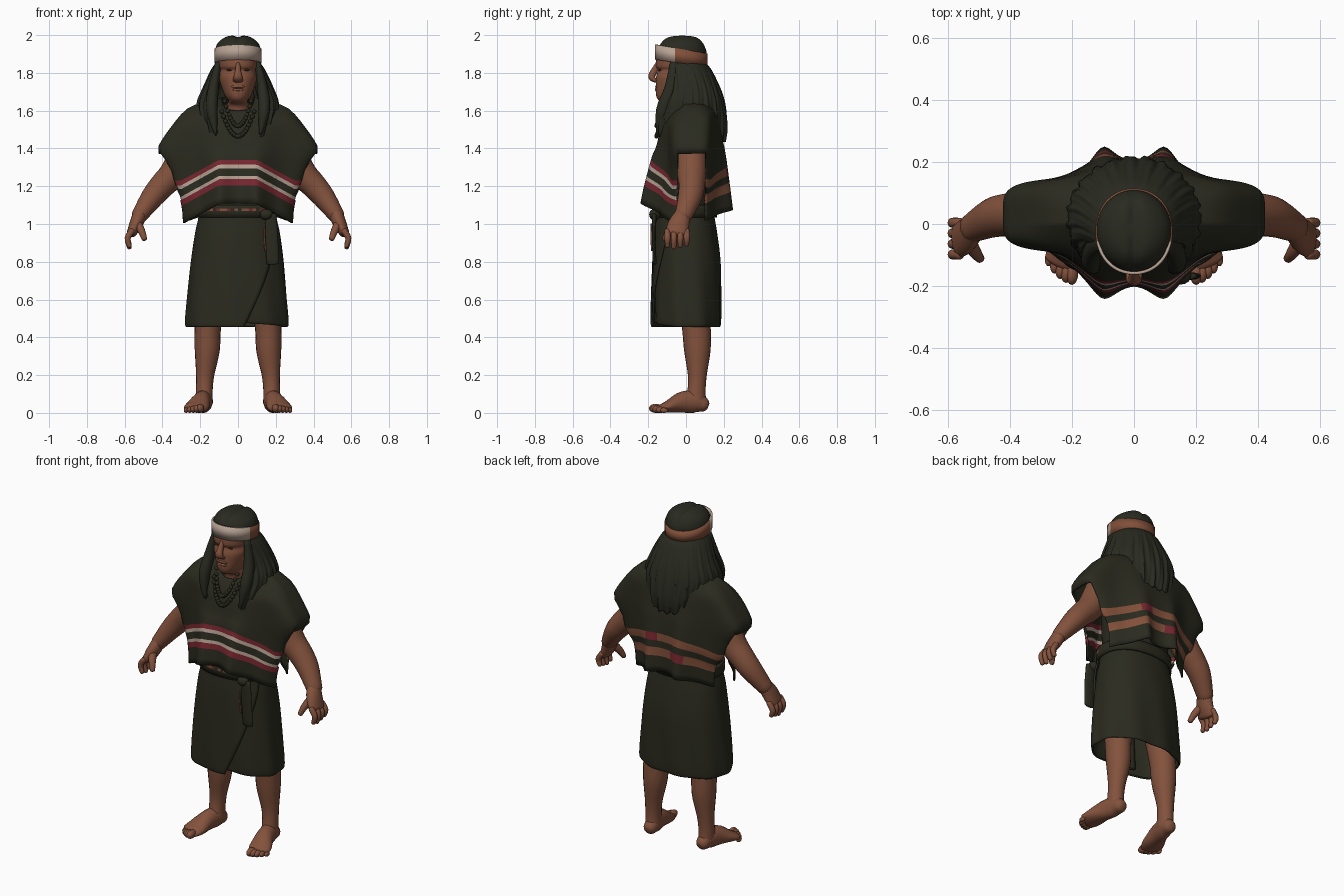
import bpy, bmesh, math
from mathutils import Vector, Matrix

cube = bpy.data.objects.get("Cube")
if cube:
    bpy.data.objects.remove(cube, do_unlink=True)


def material(name, rgb):
    m = bpy.data.materials.new(name)
    m.use_nodes = True
    m.diffuse_color = (*rgb, 1)
    node = next(n for n in m.node_tree.nodes if n.type == 'BSDF_PRINCIPLED')
    node.inputs["Base Color"].default_value = (*rgb, 1)
    node.inputs["Roughness"].default_value = 0.9
    return m


CLOTH = material("dark olive cloth", (.023, .0235, .0135))
HAIR = material("dark hair", (.022, .0235, .0145))
SKIN = material("brown skin", (.225, .084, .046))
RED = material("red stripe", (.19, .02, .029))
WHITE = material("pale stripe", (.47, .36, .29))
TAN = material("tan stripe", (.225, .08, .042))
LINE = material("dark skin line", (.08, .03, .02))


def clamp(v):
    return max(0.0, min(1.0, v))


def smooth(table, k):
    """Catmull-Rom subdivision of a list of number tuples."""
    out, last = [], len(table) - 1
    for i in range(last):
        quad = [table[min(max(i + d, 0), last)] for d in (-1, 0, 1, 2)]
        for j in range(k):
            t = j / k
            out.append(tuple(
                b + .5 * t * (c - a + t * (2*a - 5*b + 4*c - d + t * (3*(b - c) + d - a)))
                for a, b, c, d in zip(*quad)))
    return out + [tuple(table[-1])]


def oval(a, z, hw, yf, yb, n=2.3):
    """Point on a squared oval; angle 0 is the front, +90 degrees is +x."""
    s, c = math.sin(a), math.cos(a)
    r = (abs(s) ** n + abs(c) ** n) ** (-1 / n)
    return Vector((hw * s * r, (yf + yb) / 2 - (yb - yf) / 2 * c * r, z))


def finish(name, bm, mats, mirror=False, thick=0):
    bmesh.ops.recalc_face_normals(bm, faces=bm.faces)
    me = bpy.data.meshes.new(name)
    bm.to_mesh(me)
    bm.free()
    for m in mats:
        me.materials.append(m)
    for p in me.polygons:
        p.use_smooth = True
    me.set_sharp_from_angle(angle=math.radians(50))
    ob = bpy.data.objects.new(name, me)
    bpy.context.collection.objects.link(ob)
    if thick:
        mod = ob.modifiers.new("Thickness", 'SOLIDIFY')
        mod.thickness = thick
        mod.offset = -1
    if mirror:
        ob.modifiers.new("Mirror", 'MIRROR')


def surface(name, rows, mats, closed=True, caps=False, rule=None, keep=None, **kw):
    """Skin a grid of points; rule picks a face colour, keep drops faces."""
    bm = bmesh.new()
    grid = [[bm.verts.new(p) for p in row] for row in rows]
    cols = len(grid[0])
    for i in range(len(grid) - 1):
        for j in range(cols if closed else cols - 1):
            k = (j + 1) % cols
            quad = (grid[i][j], grid[i][k], grid[i + 1][k], grid[i + 1][j])
            mid = sum((v.co for v in quad), Vector()) / 4
            if keep and not keep(i, mid):
                continue
            f = bm.faces.new(quad)
            f.material_index = rule(i, j, mid) if rule else 0
    if caps:
        bm.faces.new(grid[0])
        bm.faces.new(grid[-1])
    finish(name, bm, mats, **kw)


def turns(count):
    return [math.tau * j / count for j in range(count)]


def loft(name, table, mat, n=2.3):
    rows = [[oval(a, *row, n) for a in turns(48)] for row in smooth(table, 4)]
    surface(name, rows, [mat], caps=True)


def limb(name, pts, mat, side=(0, 1, 0), mirror=True):
    """Rounded tube through (x, y, z, radius along side, other radius)."""
    path = smooth(pts, 4)
    pos = [Vector(p[:3]) for p in path]
    rows = []

    def ring(c, t, rw, rh):
        u = Vector(side) - t * t.dot(Vector(side))
        u.normalize()
        v = t.cross(u)
        return [c + u * rw * math.cos(a) + v * rh * math.sin(a) for a in turns(20)]

    for i, c in enumerate(pos):
        t = (pos[min(i + 1, len(pos) - 1)] - pos[max(i - 1, 0)]).normalized()
        rw, rh = path[i][3:]
        tip = t * min(rw, rh)
        if i == 0:
            rows += [ring(c - tip * s, t, rw * f, rh * f) for s, f in ((.5, .5), (.3, .8))]
        rows.append(ring(c, t, rw, rh))
        if i == len(path) - 1:
            rows += [ring(c + tip * s, t, rw * f, rh * f) for s, f in ((.3, .8), (.5, .5))]
    surface(name, rows, [mat], caps=True, mirror=mirror)


def balls(name, items, mat, mirror=False):
    bm = bmesh.new()
    for c, r in items:
        bmesh.ops.create_uvsphere(bm, u_segments=16, v_segments=10, radius=1,
                                  matrix=Matrix.Translation(c) @ Matrix.Diagonal((*r, 1)))
    finish(name, bm, [mat], mirror=mirror)


# Legs and feet
limb("legs", [(.15, .04, .62, .085, .085), (.16, .055, .45, .076, .07), (.163, .06, .33, .07, .066),
              (.174, .06, .2, .05, .048), (.178, .056, .12, .048, .044), (.178, .05, .05, .058, .045)], SKIN)
limb("feet", [(.175, .1, .04, .036, .036), (.18, .05, .058, .045, .058), (.195, -.02, .056, .05, .056),
              (.215, -.09, .034, .064, .034), (.232, -.13, .023, .06, .022)], SKIN, side=(1, 0, 0))
toes = []
for k in range(5):
    t, r = k / 4, .024 - .0025 * k
    toes.append(((.2 + .075 * t, -.16 + .045 * t * t, r), (r * .85, r * 1.5, r)))
balls("toes", toes, SKIN, mirror=True)

# Arms and hands
limb("arms", [(.25, .03, 1.46, .08, .08), (.33, .03, 1.285, .078, .076), (.4, .03, 1.205, .07, .068),
              (.455, .02, 1.14, .064, .06), (.525, -.015, 1.04, .046, .042)], SKIN)
limb("palms", [(.515, -.01, 1.06, .042, .038), (.54, -.038, 1.0, .056, .035), (.564, -.05, .95, .06, .026)], SKIN)
for k, name in enumerate(("index", "middle", "ring", "little")):
    y, low = -.098 + .034 * k, .873 + .008 * abs(k - 1)
    limb(name + "_fingers", [(.56, y, .965, .016, .016), (.584, y, .925, .016, .016),
                             (.574, y, low, .012, .012)], SKIN)
limb("thumbs", [(.537, -.05, 1.01, .03, .024), (.512, -.09, .965, .021, .02),
                (.495, -.112, .92, .014, .014)], SKIN)

# Torso under the clothes
loft("torso", [(1.02, .19, -.13, .14), (1.2, .2, -.13, .15), (1.4, .23, -.09, .14), (1.57, .16, -.06, .1)], CLOTH)

# Wrap skirt: one sheet that overlaps itself at the front
skirt_rows = []
for z, hw, yf, yb in smooth([(1.12, .195, -.145, .14), (1.03, .205, -.15, .152), (.95, .222, -.158, .165),
                             (.8, .242, -.165, .182), (.6, .26, -.17, .185), (.48, .268, -.17, .184),
                             (.455, .262, -.164, .178)], 5):
    end = math.tau + .13 + 1.7 * clamp(z - .46)
    row = []
    for j in range(101):
        u = j / 100
        a = -.5 + (end + .5) * u
        g = .014 * clamp(3 * u - 1.6)
        fold = .004 * math.sin(9 * a + 5 * z) * clamp((1 - z) * 2)
        p = oval(a, z, hw + g + fold, yf - g - fold, yb + g * .5 + fold)
        p.z += .035 * clamp(1 - 4 * u) * clamp((.7 - z) * 4)
        row.append(p)
    skirt_rows.append(row)
surface("wrap_skirt", skirt_rows, [CLOTH], closed=False, thick=.01)

# Belt with a woven centre line, knot and hanging sash
surface("belt", [[oval(a, z, .22, -.17, .163) for a in turns(72)] for z in (1.1, 1.083, 1.068, 1.035)],
        [CLOTH, TAN, RED], thick=.012,
        rule=lambda i, j, c: (1 + (j % 3 == 0)) if i == 1 and j % 5 and c.y < -.05 else 0)
balls("belt_knot", [((.15, -.165, 1.05), (.035, .03, .03))], CLOTH)
limb("sash", [(.172, -.168, 1.05, .03, .012), (.178, -.17, .92, .034, .01), (.184, -.166, .79, .032, .01)],
     CLOTH, side=(1, 0, 0), mirror=False)
limb("sash_trim", [(.142, -.184, 1.0, .004, .004), (.14, -.184, .94, .005, .005), (.145, -.18, .86, .005, .005)],
     TAN, side=(1, 0, 0), mirror=False)

# Poncho: rings from neck to hem, sides left open for the arms
shape = smooth([(1.67, .085, -.085, .09), (1.65, .17, -.1, .13), (1.61, .27, -.115, .155), (1.52, .35, -.135, .18),
                (1.41, .422, -.155, .2), (1.38, .392, -.165, .204), (1.34, .348, -.175, .208),
                (1.2, .312, -.193, .208), (1.11, .305, -.2, .208)], 4)
levels = [1.67, 1.66, 1.65, 1.63, 1.61, 1.58, 1.55, 1.52, 1.48, 1.44, 1.41, 1.395, 1.38, 1.36,
          1.34, 1.315, 1.295, 1.255, 1.237, 1.205, 1.18, 1.145, 1.11]


def at(z):
    for p, q in zip(shape, shape[1:]):
        if p[0] >= z >= q[0]:
            t = (p[0] - z) / (p[0] - q[0])
            return [a + (b - a) * t for a, b in zip(p, q)][1:]
    return shape[-1][1:]


def poncho_point(a, z):
    hw, yf, yb = at(z)
    back = math.cos(a) < 0
    out = 1 if back else -1
    # Boxy sleeves with a fuller chest, blended into a plain oval below
    side_f, side_b = max(yf, -.092), min(yb, .148)
    sleeve = oval(a, z, hw, side_f, side_b, 4.5)
    sleeve.y += (yb - side_b if back else yf - side_f) * math.exp(-(sleeve.x / .2) ** 4)
    boxy = clamp((z - 1.25) / .07)
    p = oval(a, z, hw, yf, yb, 2.7)
    p.y -= out * .035 * clamp((abs(p.x) - .1) / .1) * clamp(abs(p.y - .03) * 12)
    p = p.lerp(sleeve, boxy * clamp((1.67 - z) / .1))
    x = abs(p.x)
    p.z += .8 * min(p.y, 0) * clamp((z - 1.5) / .17)
    drop = clamp((x - .1) / .2)
    p.z -= (.035 + .07 * drop if back else .11 * drop) * clamp((1.41 - z) / .07)
    bump = math.exp(-((x - .1) / (.045 if back else .055)) ** 2) * clamp((1.45 - z) / .34)
    p.y += out * .045 * bump
    return p


def poncho_colour(i, j, c):
    z = (levels[i] + levels[i + 1]) / 2
    upper, lower = 1.295 < z < 1.34, 1.205 < z < 1.255
    if not (upper or lower):
        return 0
    if c.y < .03:
        return 1 if z > 1.315 or z < 1.237 else 2
    return 1 if abs(c.x - (.08 if upper else -.09)) < .042 else 3


surface("poncho", [[poncho_point(a, z) for a in turns(144)] for z in levels], [CLOTH, RED, WHITE, TAN],
        thick=.01, rule=poncho_colour,
        keep=lambda i, c: levels[i] > 1.3951 or abs(c.x) < .24 or abs(c.y - .03) > .078)

# Head, face and neck
loft("head", [(1.5, .085, -.09, .08), (1.58, .066, -.075, .07), (1.63, .06, -.085, .07), (1.65, .05, -.138, .06),
              (1.68, .07, -.158, .08), (1.74, .092, -.16, .09), (1.78, .102, -.158, .1), (1.815, .098, -.148, .1),
              (1.84, .104, -.16, .1), (1.92, .105, -.145, .095), (1.96, .07, -.09, .07)], SKIN, n=2.2)
limb("nose", [(0, -.146, 1.85, .012, .014), (0, -.168, 1.81, .016, .018), (0, -.182, 1.778, .024, .018),
              (0, -.16, 1.757, .026, .01)], SKIN, side=(1, 0, 0), mirror=False)
balls("eyes", [((.043, -.138, 1.815), (.018, .006, .005))], LINE, mirror=True)
balls("lips", [((0, -.154, 1.728), (.034, .009, .009)), ((0, -.154, 1.712), (.03, .01, .009))], SKIN)
balls("mouth_line", [((0, -.155, 1.72), (.03, .008, .002))], LINE)

# Hair: parted crown, long mane open at the face, front locks
crown = []
for z, hw, yf, yb in smooth([(2.0, .015, -.045, .005), (1.99, .065, -.1, .06), (1.96, .106, -.135, .092),
                             (1.92, .121, -.152, .108), (1.88, .12, -.152, .108)], 4):
    row = [oval(a, z, hw, yf, yb, 2) for a in turns(64)]
    for p in row:
        p.z -= .012 * math.exp(-(p.x / .018) ** 2) * clamp((z - 1.9) * 20)
    crown.append(row)
surface("hair_crown", crown, [HAIR], caps=True)
mane = []
for z, hw, yf, yb, a0 in smooth([(1.9, .108, -.145, .098, 1.1), (1.855, .119, -.14, .107, 1.1),
                                 (1.81, .146, -.135, .138, 1.08), (1.72, .186, -.135, .178, 1.0),
                                 (1.64, .214, -.16, .202, .85), (1.55, .206, -.195, .215, .75),
                                 (1.49, .195, -.2, .215, .72), (1.44, .182, -.185, .206, .7)], 5):
    row = []
    for j in range(145):
        a = a0 + (math.tau - 2 * a0) * j / 144
        w = clamp((1.85 - z) * 5)
        g = w * (.004 * math.sin(23 * a + 6 * z) + .003 * math.sin(41 * a - 9 * z))
        p = oval(a, z, hw + g, yf - g, yb + g, 2.1)
        p.z += clamp((1.6 - z) * 6) * (1.7 * p.x ** 2 + .008 * math.sin(23 * a))
        row.append(p)
    mane.append(row)
surface("hair_mane", mane, [HAIR], closed=False, thick=.018)
limb("front_locks", [(.105, -.06, 1.85, .025, .016), (.13, -.08, 1.72, .034, .028), (.138, -.125, 1.6, .034, .03),
                     (.118, -.15, 1.48, .008, .008)], HAIR)

# Headband, pale in front and tan behind, tilted down at the back
band = [[oval(a, 0, .124, -.163, .114, 2.1) for a in turns(80)] for edge in range(2)]
for edge, row in zip((1, -1), band):
    for p in row:
        p.z = 1.91 - .15 * (p.y + .165) + edge * (.04 - .02 * (p.y + .165))
surface("headband", band, [WHITE, TAN], thick=.01, rule=lambda i, j, c: 0 if c.y < -.06 else 1)

# Bead necklaces
beads = []
for low, half in ((1.465, .085), (1.52, .07)):
    for k in range(-9, 10):
        t = k / 9
        beads.append(((half * t, -.156 + .05 * t * t, low + .13 * t * t), (.012, .012, .012)))
balls("necklaces", beads, CLOTH)
